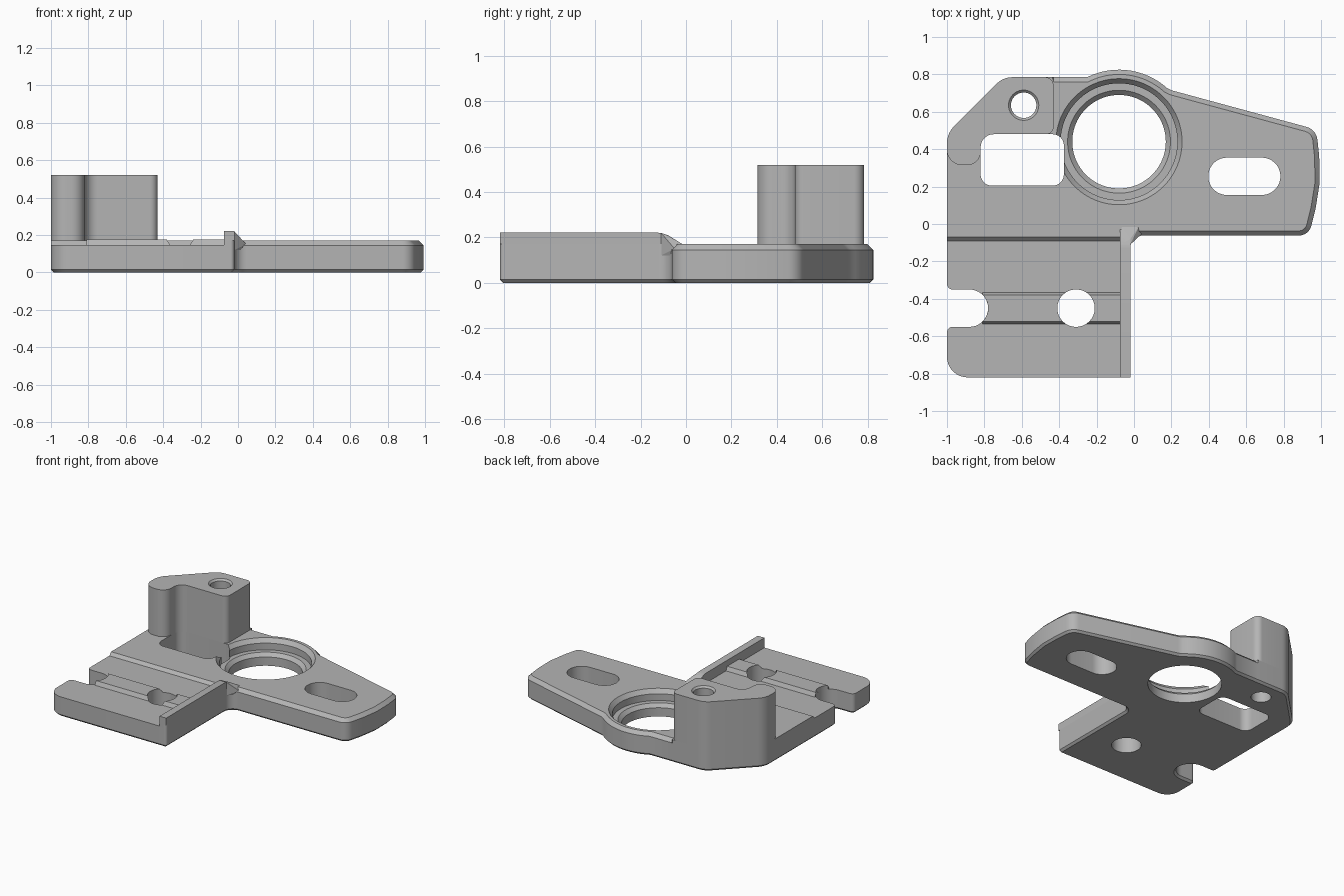
import bpy, bmesh
from math import atan2, ceil, cos, pi, radians, remainder, sin, tan
from mathutils import Vector

cube = bpy.data.objects.get("Cube")
if cube:
    bpy.data.objects.remove(cube, do_unlink=True)

grey = bpy.data.materials.new("machined grey")
grey.use_nodes = True
colour = (0.46, 0.46, 0.46, 1)
grey.diffuse_color = colour
grey.node_tree.nodes["Principled BSDF"].inputs["Base Color"].default_value = colour


def arc(x, y, r, start, end, n):
    """Points on an arc, angles in degrees."""
    angles = [radians(start + (end - start) * i / n) for i in range(n + 1)]
    return [(x + r * cos(a), y + r * sin(a), 0) for a in angles]


def circle(x, y, r, n=64):
    return [Vector(p[:2]) for p in arc(x, y, r, 0, 360, n)[:-1]]


def rounded(corners):
    """Turn (x, y, radius) corners into a path with filleted corners."""
    path = []
    for i, (x, y, r) in enumerate(corners):
        p = Vector((x, y))
        if not r:
            path.append(p)
            continue
        u = Vector(corners[i - 1][:2]) - p
        v = Vector(corners[(i + 1) % len(corners)][:2]) - p
        half = u.angle(v) / 2
        t = min(r / tan(half), 0.49 * u.length, 0.49 * v.length)
        r = t * tan(half)
        u.normalize()
        v.normalize()
        c = p + (u + v).normalized() * r / sin(half)
        s, e = p + u * t - c, p + v * t - c
        a = atan2(s.y, s.x)
        sweep = remainder(atan2(e.y, e.x) - a, 2 * pi)
        n = max(2, ceil(abs(sweep) / radians(10)))
        path += [c + r * Vector((cos(a + sweep * k / n), sin(a + sweep * k / n)))
                 for k in range(n + 1)]
    return path


def inset(path, distance):
    """Move a counter-clockwise path inward; distance may depend on the point."""
    out = []
    for i, p in enumerate(path):
        a = (p - path[i - 1]).normalized()
        b = (path[(i + 1) % len(path)] - p).normalized()
        na, nb = Vector((-a.y, a.x)), Vector((-b.y, b.x))
        d = distance(p) if callable(distance) else distance
        out.append(p + (na + nb) * d / max(0.3, 1 + na.dot(nb)))
    return out


def finish(name, bm):
    bmesh.ops.recalc_face_normals(bm, faces=bm.faces)
    mesh = bpy.data.meshes.new(name)
    bm.to_mesh(mesh)
    bm.free()
    mesh.materials.append(grey)
    ob = bpy.data.objects.new(name, mesh)
    bpy.context.collection.objects.link(ob)
    return ob


def skin(name, rings):
    bm = bmesh.new()
    loops = [[bm.verts.new(p) for p in ring] for ring in rings]
    for low, high in zip(loops, loops[1:]):
        for i in range(len(low)):
            bm.faces.new((low[i - 1], low[i], high[i], high[i - 1]))
    bm.faces.new(loops[0][::-1])
    bm.faces.new(loops[-1])
    return finish(name, bm)


def loft(name, path, layers):
    """Stack a path at (inset, z) layers."""
    return skin(name, [[(p.x, p.y, z) for p in inset(path, d)] for d, z in layers])


def extrude_x(name, profile, x0, x1):
    return skin(name, [[(x, y, z) for y, z in profile] for x in (x0, x1)])


def cut(ob, *cutters):
    bpy.context.view_layer.objects.active = ob
    for cutter in cutters:
        cutter.hide_render = True
        mod = ob.modifiers.new("cut", 'BOOLEAN')
        mod.operation = 'DIFFERENCE'
        mod.solver = 'EXACT'
        mod.object = cutter
        bpy.ops.object.modifier_apply(modifier=mod.name)


DECK, LEDGE, TOP = 0.17, 0.148, 0.52
THROUGH = [(0, -0.1), (0, 0.3)]

# Base plate with chamfered rim
outline = rounded(
    [(-1, -0.82, 0.11), (-0.02, -0.82, 0.02), (-0.02, -0.062, 0.065),
     (0.935, -0.062, 0.07), (1.005, 0.22, 0.8), (0.975, 0.505, 0.08),
     (0.2, 0.715, 0.1)]
    + arc(-0.08, 0.44, 0.385, 48, 112, 14)
    + [(-0.25, 0.785, 0), (-0.43, 0.785, 0), (-0.436, 0.785, 0),
       (-0.7, 0.785, 0.12), (-1, 0.485, 0.13), (-1, -0.35, 0.03)]
    + arc(-0.88, -0.45, 0.1, 90, -90, 18)
    + [(-1, -0.55, 0.03)])


def rim(p):
    return 0.025 if p.x > -0.432 and p.y > -0.1 else 0


plate = loft("base_plate", outline,
             [(0.015, 0), (0, 0.015), (0, 0.145), (rim, DECK)])

# Raised rib between the front holes
rib = extrude_x("locating_rib", [(-0.535, LEDGE), (-0.365, LEDGE),
                                 (-0.38, 0.177), (-0.52, 0.177)], -0.81, -0.075)

# Clamp tower at the back right
tower = loft("tower", rounded(
    [(-1, 0.315, 0.08), (-0.82, 0.315, 0.07), (-0.82, 0.48, 0.07),
     (-0.43, 0.48, 0.04), (-0.43, 0.785, 0.045), (-0.7, 0.785, 0.12),
     (-1, 0.485, 0.13)]), [(0, DECK), (0, TOP)])

# Side wall with a sloped end
wall = extrude_x("side_wall", [(-0.82, DECK), (-0.82, 0.222), (-0.13, 0.222),
                               (-0.1, 0.217), (-0.08, 0.207), (-0.03, DECK)],
                 -0.075, -0.02)

# Wedge blending the wall end into the deck
bm = bmesh.new()
for p in [(-0.075, -0.11, 0.22), (-0.02, -0.11, 0.22), (-0.02, -0.08, 0.21),
          (-0.065, -0.015, DECK), (0.025, -0.015, DECK), (0.045, -0.05, 0.15),
          (-0.02, -0.11, 0.12), (0.02, -0.063, 0.12), (-0.075, -0.11, 0.12),
          (-0.065, -0.015, 0.12)]:
    bm.verts.new(p)
hull = bmesh.ops.convex_hull(bm, input=bm.verts)
bmesh.ops.delete(bm, geom=hull["geom_interior"], context='VERTS')
wedge = finish("wall_blend", bm)

# Cutters: lowered front, bearing bore, window, slot and round holes
step = extrude_x("step_cutter", [(-1, LEDGE), (-0.092, LEDGE), (-0.07, DECK),
                                 (-0.07, 0.3), (-1, 0.3)], -1.1, -0.075)
bore = loft("bore_cutter", circle(-0.08, 0.44, 0.25, 96),
            [(0, -0.1), (0, 0.065), (-0.025, 0.09), (-0.062, 0.09),
             (-0.062, 0.14), (-0.087, DECK), (-0.087, 0.3)])
window = loft("window_cutter", rounded(
    [(x, y, 0.06) for x, y in
     ((-0.82, 0.205), (-0.375, 0.205), (-0.375, 0.48), (-0.82, 0.48))]), THROUGH)
slot = loft("slot_cutter", rounded(
    arc(0.497, 0.255, 0.1, 90, 270, 18) + arc(0.683, 0.255, 0.1, -90, 90, 18)), THROUGH)
pin = loft("pin_cutter", circle(-0.31, -0.45, 0.1), THROUGH)
notch = loft("notch_cutter", circle(-0.88, -0.45, 0.1), THROUGH)
bolt = loft("bolt_cutter", circle(-0.59, 0.635, 0.068, 40),
            [(0, -0.1), (0, TOP - 0.013), (-0.013, TOP), (-0.013, 0.7)])

cut(plate, step, bore, window, slot, pin, bolt)
cut(rib, pin, notch)
cut(tower, bolt)
for cutter in (step, bore, window, slot, pin, notch, bolt):
    bpy.data.objects.remove(cutter, do_unlink=True)

# Smooth the fillets and bores, keep edges crisp
bpy.ops.object.select_all(action='DESELECT')
for ob in (plate, rib, tower, wall):
    ob.select_set(True)
    bpy.context.view_layer.objects.active = ob
bpy.ops.object.shade_smooth_by_angle(angle=radians(25))
